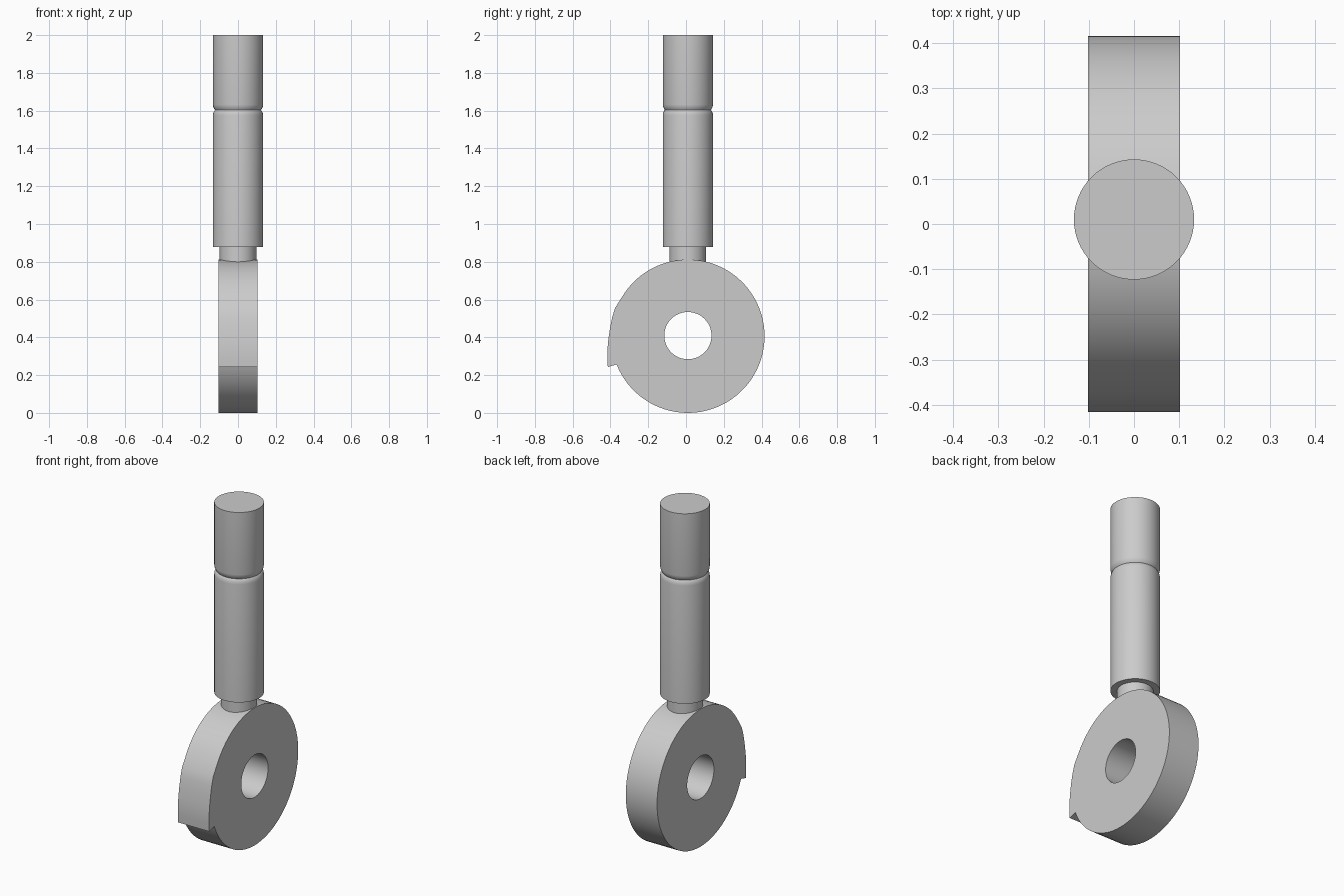
import bpy, bmesh
from math import sin, cos, pi, radians, atan2

cube = bpy.data.objects.get("Cube")
if cube:
    bpy.data.objects.remove(cube, do_unlink=True)

AXIS_Y, HUB_Z, RADIUS, HALF_WIDTH = 0.01, 0.406, 0.406, 0.102

steel = bpy.data.materials.new("light_grey")
steel.use_nodes = True
colour = (0.6, 0.6, 0.6, 1)
steel.diffuse_color = colour
steel.node_tree.nodes["Principled BSDF"].inputs["Base Color"].default_value = colour


def finish(bm, name, angle=25):
    bmesh.ops.recalc_face_normals(bm, faces=bm.faces)
    mesh = bpy.data.meshes.new(name)
    bm.to_mesh(mesh)
    bm.free()
    mesh.materials.append(steel)
    obj = bpy.data.objects.new(name, mesh)
    bpy.context.collection.objects.link(obj)
    bpy.ops.object.select_all(action="DESELECT")
    obj.select_set(True)
    bpy.context.view_layer.objects.active = obj
    bpy.ops.object.shade_smooth_by_angle(angle=radians(angle))
    return obj


def lathe(name, profile, sides=64):
    """Turn a (radius, height) profile around the handle axis and cap it."""
    bm = bmesh.new()
    rings = [[bm.verts.new((r * cos(2 * pi * i / sides),
                            AXIS_Y + r * sin(2 * pi * i / sides), z))
              for i in range(sides)] for r, z in profile]
    for low, high in zip(rings, rings[1:]):
        for i in range(sides):
            j = (i + 1) % sides
            bm.faces.new((low[i], low[j], high[j], high[i]))
    bm.faces.new(rings[0])
    bm.faces.new(rings[-1])
    return finish(bm, name)


def arc(cy, cz, r, start, end, steps):
    return [(cy + r * cos(start + (end - start) * i / steps),
             cz + r * sin(start + (end - start) * i / steps))
            for i in range(steps + 1)]


# Handle with a narrow groove, and the neck below it
lathe("handle", [(0.133, 0.878), (0.133, 1.575), (0.131, 1.588), (0.126, 1.599),
                 (0.122, 1.603), (0.126, 1.61), (0.131, 1.62), (0.133, 1.632),
                 (0.133, 2.0)])
lathe("neck", [(0.097, 0.74), (0.097, 0.88)])

# Wheel outline: a circle broken by one swept tooth at the front
notch = (-0.373, 0.254)
tooth = [(-0.414, 0.243), (-0.416, 0.29), (-0.416, 0.335), (-0.411, 0.39),
         (-0.402, 0.45), (-0.391, 0.505), (-0.376, 0.555)]
start = atan2(notch[1] - HUB_Z, notch[0] - AXIS_Y)
end = radians(149)
outline = arc(AXIS_Y, HUB_Z, RADIUS, start, end, 72) + tooth[::-1]
bore = arc(AXIS_Y, 0.409, 0.125, 0, 2 * pi, 48)[:-1]

bm = bmesh.new()
edges = []
for loop in (outline, bore):
    verts = [bm.verts.new((-HALF_WIDTH, y, z)) for y, z in loop]
    edges += [bm.edges.new((a, b)) for a, b in zip(verts, verts[1:] + verts[:1])]
bmesh.ops.triangle_fill(bm, edges=edges, use_beauty=True, normal=(1, 0, 0))
side = bmesh.ops.extrude_face_region(bm, geom=bm.faces[:], use_keep_orig=True)
moved = [g for g in side["geom"] if isinstance(g, bmesh.types.BMVert)]
bmesh.ops.translate(bm, verts=moved, vec=(2 * HALF_WIDTH, 0, 0))
finish(bm, "toothed_wheel")
